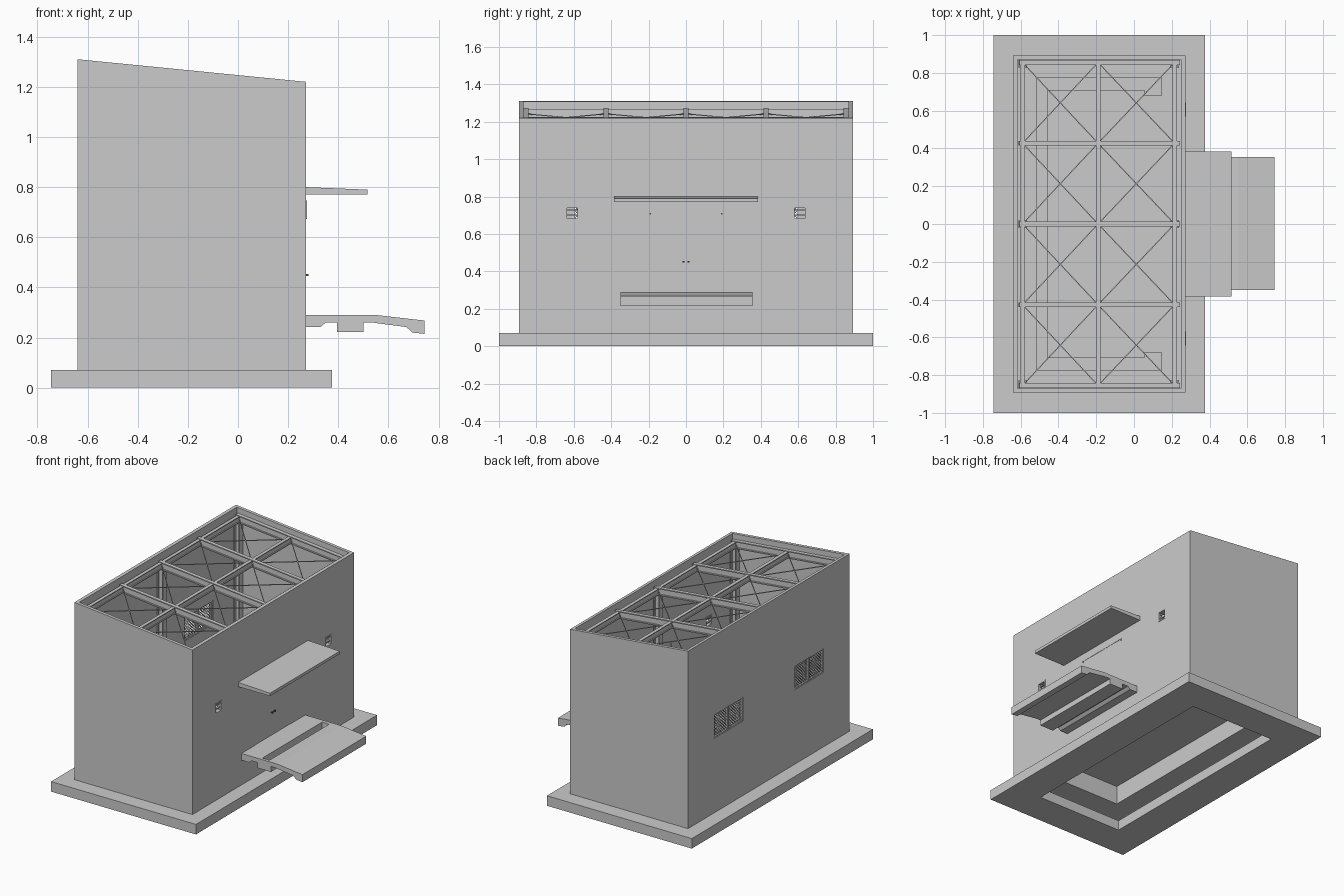
import bpy, bmesh, math
from mathutils import Vector

if "Cube" in bpy.data.objects:
    bpy.data.objects.remove(bpy.data.objects["Cube"])

X0, X1, YW, T = -0.64, 0.272, 0.892, 0.022   # wall shell


def mesh_obj(name, bm):
    bmesh.ops.recalc_face_normals(bm, faces=bm.faces)
    me = bpy.data.meshes.new(name)
    bm.to_mesh(me)
    bm.free()
    ob = bpy.data.objects.new(name, me)
    bpy.context.collection.objects.link(ob)
    return ob


def add_sweep(bm, ring, offset):
    """Closed prism from a ring of points moved along an offset."""
    a = [bm.verts.new(p) for p in ring]
    b = [bm.verts.new(Vector(p) + Vector(offset)) for p in ring]
    bm.faces.new(a)
    bm.faces.new(b[::-1])
    for i in range(len(a)):
        j = (i + 1) % len(a)
        bm.faces.new((a[i], b[i], b[j], a[j]))


def add_box(bm, lo, hi):
    (x0, y0, z0), (x1, y1, z1) = lo, hi
    add_sweep(bm, [(x0, y0, z0), (x1, y0, z0), (x1, y1, z0), (x0, y1, z0)], (0, 0, z1 - z0))


def boxes(name, items):
    bm = bmesh.new()
    for lo, hi in items:
        add_box(bm, lo, hi)
    return mesh_obj(name, bm)


def prism(name, pts, y0, y1):
    bm = bmesh.new()
    add_sweep(bm, [(x, y0, z) for x, z in pts], (0, y1 - y0, 0))
    return mesh_obj(name, bm)


def add_bar(bm, p, q, side, w, h, web=None):
    """Rectangular bar, or an I-section when a web thickness is given."""
    p, q = Vector(p), Vector(q)
    d = (q - p).normalized()
    s = (Vector(side) - d * d.dot(Vector(side))).normalized()
    u = s.cross(d)
    a, b = w / 2, h / 2
    if web:
        c, f = web / 2, b - h * 0.14
        prof = [(-a, -b), (a, -b), (a, -f), (c, -f), (c, f), (a, f),
                (a, b), (-a, b), (-a, f), (-c, f), (-c, -f), (-a, -f)]
    else:
        prof = [(-a, -b), (a, -b), (a, b), (-a, b)]
    add_sweep(bm, [p + s * i + u * j for i, j in prof], q - p)


def cut(ob, cutters):
    for c in cutters:
        m = ob.modifiers.new("cut", 'BOOLEAN')
        m.operation, m.solver, m.object = 'DIFFERENCE', 'EXACT', c
        bpy.context.view_layer.objects.active = ob
        bpy.ops.object.modifier_apply(modifier=m.name)
        bpy.data.objects.remove(c)


# Footing ring
footing = boxes("footing", [((-0.745, -1, 0), (0.375, 1, 0.07))])
cut(footing, [boxes("c", [((-0.515, -0.77, -1), (0.145, 0.77, 1))])])

# Wall shell with sloping top, door, vent and window openings
walls = prism("walls", [(X0, 0.07), (X1, 0.07), (X1, 1.22), (X0, 1.31)], -YW, YW)
cutters = [boxes("c", [((X0 + T, -YW + T, -1), (X1 - T, YW - T, 2))]),
           boxes("c", [((0.2, -0.197, 0.29), (0.4, 0.197, 0.715))])]
for s in (-1, 1):
    cutters.append(boxes("c", [((0.2, s * 0.607 - 0.035, 0.675), (0.4, s * 0.607 + 0.035, 0.745))]))
    cutters.append(boxes("c", [((-0.8, s * 0.445 - 0.16, 0.59), (-0.5, s * 0.445 + 0.16, 0.76))]))
cut(walls, cutters)

# Floor slab with a U-shaped trench trough hanging underneath
floor = boxes("floor", [((X0 + T, -YW + T, 0.1), (X1 - T, YW - T, 0.29))])
cut(floor, [boxes("c", [((-0.40, -0.65, 0), (0.20, 0.65, 0.23))])])
trench = [((-0.515, -0.775, 0.15), (-0.46, 0.775, 1))]
cut(floor, [boxes("c", trench)])
for s in (-1, 1):
    ya, yb = sorted((s * 0.71, s * 0.775))
    pa, pb = sorted((s * 0.68, s * 0.775))
    cut(floor, [boxes("c", [((-0.5, ya, 0.15), (0.06, yb, 1))]),
                boxes("c", [((0.055, pa, 0.15), (0.145, pb, 1))])])

# Double door with handles and hinges
pale = bpy.data.materials.new("pale")
pale.diffuse_color = (0.75, 0.75, 0.77, 1)
pale.use_nodes = True
pale.node_tree.nodes["Principled BSDF"].inputs["Base Color"].default_value = pale.diffuse_color
dark = bpy.data.materials.new("dark")
dark.diffuse_color = (0.08, 0.08, 0.08, 1)
dark.use_nodes = True
dark.node_tree.nodes["Principled BSDF"].inputs["Base Color"].default_value = dark.diffuse_color
door = boxes("door", [((0.252, -0.197, 0.29), (0.27, -0.001, 0.715)),
                      ((0.252, 0.001, 0.29), (0.27, 0.197, 0.715))])
door.data.materials.append(pale)
fit = []
for s in (-1, 1):
    fit.append(((0.268, s * 0.014 - 0.006, 0.446), (0.281, s * 0.014 + 0.006, 0.454)))
    fit.append(((0.268, s * 0.19 - 0.004, 0.704), (0.274, s * 0.19 + 0.004, 0.712)))
boxes("door_fittings", fit).data.materials.append(dark)


def frame(x0, x1, y, z, hw, hh, t):
    return [((x0, y - hw, z - hh), (x1, y + hw, z - hh + t)),
            ((x0, y - hw, z + hh - t), (x1, y + hw, z + hh)),
            ((x0, y - hw, z - hh + t), (x1, y - hw + t, z + hh - t)),
            ((x0, y + hw - t, z - hh + t), (x1, y + hw, z + hh - t))]


# Vents beside the door
for s, n in ((-1, "vent_left"), (1, "vent_right")):
    y = s * 0.607
    vent = boxes(n, frame(0.248, 0.275, y, 0.71, 0.037, 0.037, 0.009)
                 + [((0.253, y - 0.028, 0.71 + k), (0.265, y + 0.028, 0.718 + k))
                    for k in (-0.014, 0.012)])
    vent.data.materials.append(pale)

# Back windows: two framed panes each, filled with diagonal mesh
for s, n in ((-1, "window_left"), (1, "window_right")):
    bm = bmesh.new()
    for k in (-1, 1):
        yc, zc, hw, hh = s * 0.445 + k * 0.08, 0.675, 0.079, 0.085
        for lo, hi in frame(X0 + 0.002, X0 + 0.02, yc, zc, hw, hh, 0.009):
            add_box(bm, lo, hi)
        a, b = hw - 0.008, hh - 0.008
        for g in (-1, 1):
            for i in range(-7, 8):
                c = i * 0.02          # line z = g*y + c clipped to the pane
                lo, hi = max(-a, min(g * (-b - c), g * (b - c))), min(a, max(g * (-b - c), g * (b - c)))
                if hi - lo > 0.005:
                    add_bar(bm, (X0 + 0.011, yc + lo, zc + g * lo + c),
                            (X0 + 0.011, yc + hi, zc + g * hi + c), (1, 0, 0), 0.003, 0.003)
    mesh_obj(n, bm)

# Canopy over the door
prism("canopy", [(X1, 0.77), (0.517, 0.77), (0.517, 0.79), (X1, 0.80)], -0.385, 0.385)

# Porch slab with ramp, hanging drain box and slot
porch = prism("porch", [(X1, 0.29), (0.55, 0.29), (0.743, 0.268), (0.743, 0.215), (0.695, 0.22),
                        (0.672, 0.242), (0.535, 0.26), (0.5, 0.26), (0.5, 0.222), (0.395, 0.222),
                        (0.395, 0.26), (0.35, 0.26), (0.33, 0.243), (X1, 0.243)], -0.35, 0.355)
cut(porch, [boxes("c", [((0.42, -0.33, 0.235), (0.475, 0.33, 0.4))])])

# Roof frame
XA, XM, XB, YB = -0.59, -0.19, 0.215, 0.855


def roof_z(x):
    return 1.305 - (x - X0) * 0.0987 - 0.058


rows = [-YB, -YB / 2, 0, YB / 2, YB]
bm = bmesh.new()
for y in rows:
    add_bar(bm, (XA - 0.02, y, roof_z(XA - 0.02)), (XB + 0.025, y, roof_z(XB + 0.025)),
            (0, 1, 0), 0.026, 0.052, 0.009)
mesh_obj("roof_rafters", bm)
bm = bmesh.new()
for x in (XA, XM, XB):
    for y0, y1 in zip(rows, rows[1:]):
        add_bar(bm, (x, y0 + 0.005, roof_z(x)), (x, y1 - 0.005, roof_z(x)), (1, 0, 0), 0.024, 0.044, 0.009)
mesh_obj("roof_purlins", bm)

# Diagonal bracing rods in every bay
bm = bmesh.new()
for xa, xb in ((XA, XM), (XM, XB)):
    for y0, y1 in zip(rows, rows[1:]):
        for ya, yb in ((y0, y1), (y1, y0)):
            add_bar(bm, (xa, ya, roof_z(xa)), (xb, yb, roof_z(xb)), (1, -1 if yb > ya else 1, 0), 0.005, 0.005)
mesh_obj("roof_bracing", bm)

# Columns along front and back walls
bm = bmesh.new()
for x in (XA, XB):
    for y in (-YB + 0.008, 0, YB - 0.008):
        add_bar(bm, (x, y, 0.29), (x, y, roof_z(x) - 0.02), (0, 1, 0), 0.04, 0.045, 0.01)
mesh_obj("columns", bm)
